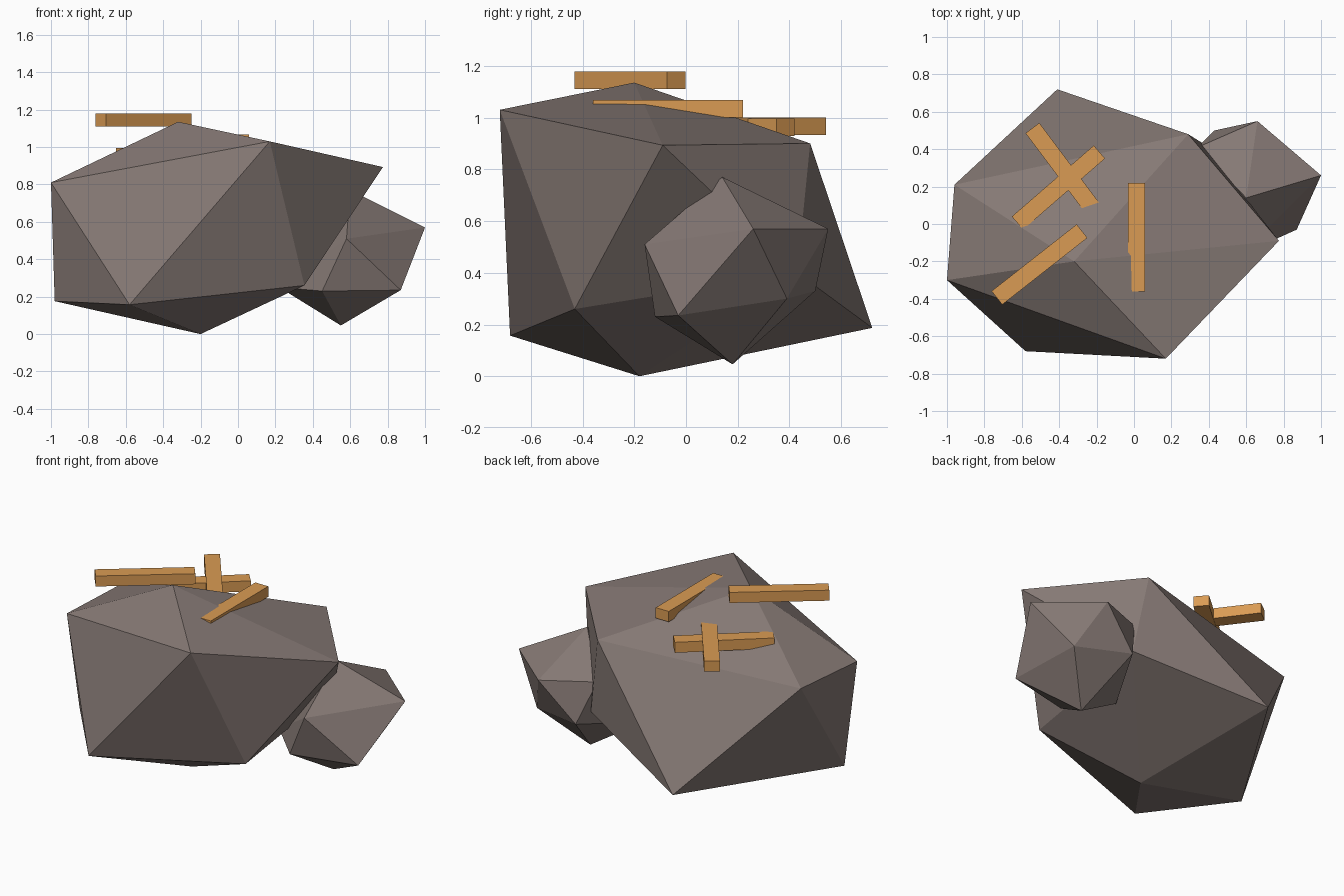
import bpy
import bmesh
import math
from mathutils import Matrix, Vector

cube = bpy.data.objects.get("Cube")
if cube:
    bpy.data.objects.remove(cube, do_unlink=True)


def make_material(name, rgb):
    mat = bpy.data.materials.new(name)
    mat.use_nodes = True
    color = (*rgb, 1.0)
    mat.diffuse_color = color
    bsdf = mat.node_tree.nodes["Principled BSDF"]
    bsdf.inputs["Base Color"].default_value = color
    bsdf.inputs["Roughness"].default_value = 0.9
    return mat


def finish(bm, name, mat):
    bmesh.ops.recalc_face_normals(bm, faces=bm.faces)
    mesh = bpy.data.meshes.new(name)
    bm.to_mesh(mesh)
    bm.free()
    mesh.materials.append(mat)
    obj = bpy.data.objects.new(name, mesh)
    bpy.context.collection.objects.link(obj)
    return obj


def boulder(name, corners, mat):
    """Faceted rock: the convex hull of a few corner points."""
    bm = bmesh.new()
    for co in corners:
        bm.verts.new(co)
    hull = bmesh.ops.convex_hull(bm, input=bm.verts[:])
    loose = set(hull["geom_interior"]) | set(hull["geom_unused"])
    bmesh.ops.delete(bm, geom=[g for g in loose if isinstance(g, bmesh.types.BMVert)],
                     context='VERTS')
    return finish(bm, name, mat)


def plank(name, start, end, top, mat, width=0.092, height=0.067):
    """Square-edged beam lying flat between two points seen from above."""
    a, b = Vector(start), Vector(end)
    mid, run = (a + b) / 2, b - a
    place = (Matrix.Translation((mid.x, mid.y, top - height / 2))
             @ Matrix.Rotation(math.atan2(run.y, run.x), 4, 'Z')
             @ Matrix.Diagonal((run.length, width, height, 1)))
    bm = bmesh.new()
    bmesh.ops.create_cube(bm, size=1, matrix=place)
    return finish(bm, name, mat)


stone = make_material("warm grey stone", (0.235, 0.19, 0.175))
wood = make_material("orange wood", (0.70, 0.33, 0.088))

# Large boulder: crown, upper ring, lower ring, base point
boulder("large_boulder", [
    (-0.32, -0.20, 1.135),
    (-1.00, -0.30, 0.81), (0.17, -0.72, 1.03), (0.775, -0.09, 0.893),
    (0.29, 0.48, 0.90), (-0.96, 0.21, 0.82),
    (-0.58, -0.68, 0.157), (0.355, -0.43, 0.26), (0.37, 0.43, 0.40),
    (-0.41, 0.72, 0.187), (-0.98, -0.20, 0.176),
    (-0.20, -0.18, 0.0),
], stone)

# Small boulder leaning against its side
boulder("small_boulder", [
    (0.60, 0.14, 0.77),
    (1.00, 0.26, 0.57), (0.66, 0.55, 0.57), (0.34, 0.41, 0.59),
    (0.58, -0.16, 0.51),
    (0.87, -0.03, 0.235), (0.78, 0.39, 0.30), (0.43, 0.50, 0.33),
    (0.45, -0.12, 0.23), (0.22, 0.10, 0.25),
    (0.55, 0.18, 0.046),
], stone)

# Loose planks on top
plank("front_plank", (-0.733, -0.395), (-0.278, -0.038), 1.178, wood)
plank("side_plank", (0.014, -0.36), (0.014, 0.22), 1.068, wood)
plank("upper_crossed_plank", (-0.543, 0.513), (-0.196, 0.05), 1.0, wood)
plank("lower_crossed_plank", (-0.623, 0.005), (-0.185, 0.385), 0.996, wood)
